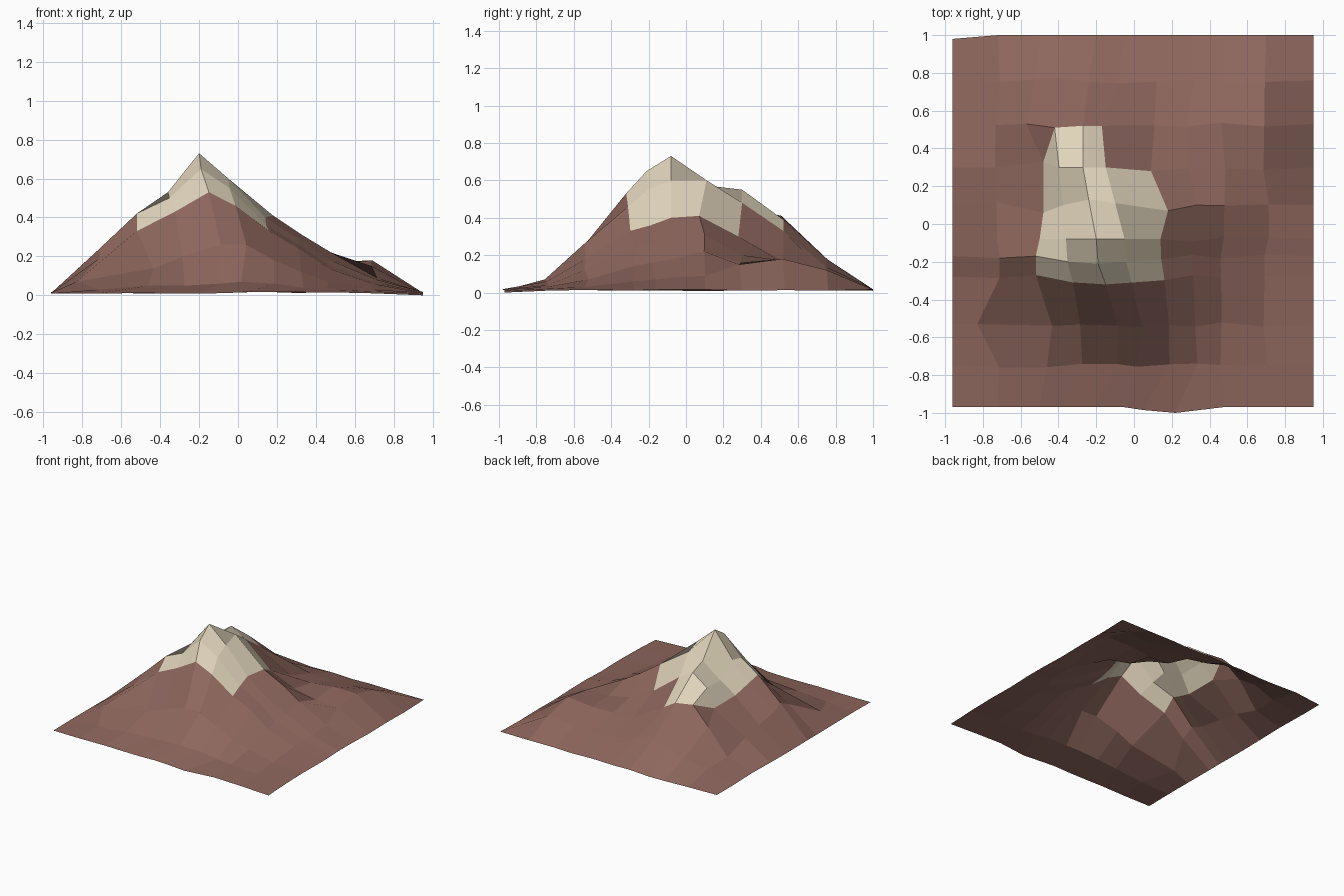
import bpy, random

if "Cube" in bpy.data.objects:
    bpy.data.objects.remove(bpy.data.objects["Cube"])

random.seed(4)

# Grid line positions, west to east and south to north
XS = [-0.96, -0.72, -0.50, -0.36, -0.20, -0.05, 0.14, 0.31, 0.47, 0.70, 0.95]
YS = [-0.97, -0.75, -0.53, -0.28, -0.17, -0.08, 0.10, 0.30, 0.53, 0.76, 1.0]

# Sideways and forward drift of the summit ridge on each row
DRIFT_X = [0, 0.10, 0.11, 0.05, 0.01, 0, -0.02, -0.05, -0.07, -0.04, 0]
DRIFT_Y = [0, 0, -0.02, -0.04, -0.04, 0, 0, 0, 0, 0, 0]

# Heights in centimetres of the inner grid points, one row per inner YS line
HEIGHTS = [
    [3, 5, 5, 6, 7, 6, 4, 3, 2],
    [7, 14, 20, 26, 26, 18, 12, 7, 3],
    [19, 33, 43, 53, 46, 33, 24, 14, 6],
    [24, 42, 50, 65, 55, 36, 26, 16, 7],
    [21, 38, 53, 73, 60, 40, 29, 18, 8],
    [18, 33, 44, 57, 60, 41, 31, 22, 9],
    [15, 33, 46, 55, 48, 30, 20, 16, 15],
    [8, 28, 41, 39, 33, 17, 16, 17, 18],
    [6, 11, 16, 18, 14, 10, 9, 10, 12],
]

# Spur, east ridge and rim points that leave the regular grid: (row, column) -> x, y
MOVED = {
    (8, 2): (-0.57, 0.53), (8, 3): (-0.42, 0.51), (8, 4): (-0.27, 0.52), (8, 5): (-0.17, 0.52),
    (7, 2): (-0.48, 0.33), (7, 4): (-0.27, 0.30), (7, 5): (-0.15, 0.30), (7, 6): (0.09, 0.28),
    (6, 2): (-0.48, 0.06), (6, 4): (-0.24, 0.13), (6, 5): (-0.10, 0.11), (6, 6): (0.18, 0.07),
    (6, 7): (0.33, 0.10), (4, 2): (-0.52, -0.17), (3, 2): (-0.52, -0.27),
    (2, 1): (-0.83, -0.53), (0, 6): (0.05, -0.985), (0, 7): (0.22, -1.0), (10, 0): (-0.96, 0.98),
}

# Snow cells: grid row -> first and last column
SNOW = {3: (2, 5), 4: (2, 5), 5: (2, 5), 6: (2, 5), 7: (3, 4)}


def grid_point(r, c):
    x, y = XS[c], YS[r]
    if r in (0, 10) or c in (0, 10):
        z = 0.0 if r == 0 and c == 10 else random.uniform(0.008, 0.018)
    else:
        z = HEIGHTS[r - 1][c - 1] / 100
        near = max(0, 1 - abs(x + 0.2) / 0.6)
        x += DRIFT_X[r] * near
        y += DRIFT_Y[r] * near
        if z < 0.3:                    # slight irregularity on the lower slopes
            x += random.uniform(-0.015, 0.015)
            y += random.uniform(-0.015, 0.015)
    x, y = MOVED.get((r, c), (x, y))
    return (x, y, z)


points = [[grid_point(r, c) for c in range(11)] for r in range(11)]


def is_snow(r, c):
    return r in SNOW and SNOW[r][0] <= c <= SNOW[r][1]


def terrain_part(name, faces_in, colour):
    verts, faces, index = [], [], {}
    for corners in faces_in:
        face = []
        for key in corners:
            if key not in index:
                index[key] = len(verts)
                verts.append(points[key[0]][key[1]])
            face.append(index[key])
        faces.append(face)
    mesh = bpy.data.meshes.new(name)
    mesh.from_pydata(verts, [], faces)
    mat = bpy.data.materials.new(name + "_colour")
    mat.diffuse_color = colour
    mat.use_nodes = True
    mat.node_tree.nodes["Principled BSDF"].inputs["Base Color"].default_value = mat.diffuse_color
    mesh.materials.append(mat)
    bpy.context.collection.objects.link(bpy.data.objects.new(name, mesh))


# Brown slopes and the pale cap, sharing the same grid
rock, snow = [], []
for r in range(10):
    for c in range(10):
        a, b, d, e = (r, c), (r, c + 1), (r + 1, c + 1), (r + 1, c)
        if (r, c) == (7, 2):           # the snow edge crosses this cell diagonally
            snow.append((a, b, d))
            rock.append((a, d, e))
        else:
            (snow if is_snow(r, c) else rock).append((a, b, d, e))

terrain_part("rock_slopes", rock, (0.27, 0.135, 0.11, 1))
terrain_part("snow_cap", snow, (0.75, 0.66, 0.50, 1))
